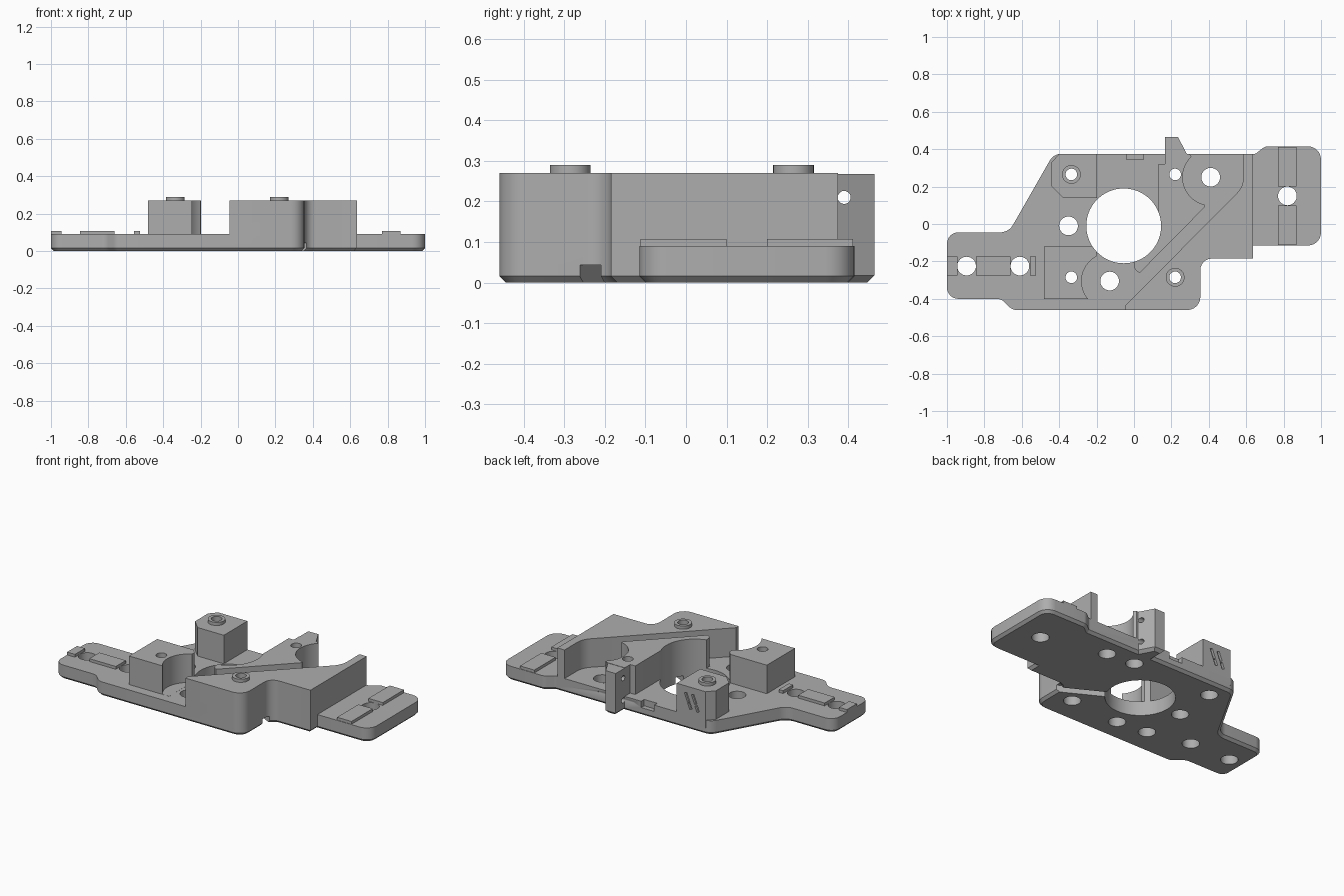
import bpy, bmesh, math
from mathutils import Vector

default = bpy.data.objects.get("Cube")
if default:
    bpy.data.objects.remove(default, do_unlink=True)

grey = bpy.data.materials.new("mid grey")
grey.use_nodes = True
colour = (0.42, 0.42, 0.42, 1)
grey.diffuse_color = colour
grey.node_tree.nodes["Principled BSDF"].inputs["Base Color"].default_value = colour


def rounded(points, steps=6):
    """Outline with each (x, y, radius) corner rounded."""
    out = []
    for i, (x, y, *r) in enumerate(points):
        p = Vector((x, y))
        if not r:
            out.append(p)
            continue
        a = (Vector(points[i - 1][:2]) - p).normalized()
        b = (Vector(points[(i + 1) % len(points)][:2]) - p).normalized()
        half = a.angle(b) / 2
        centre = p + (a + b).normalized() * r[0] / math.sin(half)
        start = p + a * r[0] / math.tan(half) - centre
        end = p + b * r[0] / math.tan(half) - centre
        turn = start.angle_signed(end)
        for k in range(steps + 1):
            t = -turn * k / steps
            c, s = math.cos(t), math.sin(t)
            out.append(centre + Vector((c * start.x - s * start.y, s * start.x + c * start.y)))
    return out


def prism(name, points, z0, z1, chamfer=0):
    bm = bmesh.new()
    face = bm.faces.new([bm.verts.new((p.x, p.y, z0)) for p in rounded(points)])
    top = bmesh.ops.extrude_face_region(bm, geom=[face])["geom"]
    for v in top:
        if isinstance(v, bmesh.types.BMVert):
            v.co.z = z1
    bmesh.ops.recalc_face_normals(bm, faces=bm.faces)
    if chamfer:
        low = [e for e in bm.edges if all(v.co.z == z0 for v in e.verts)]
        bmesh.ops.bevel(bm, geom=low, offset=chamfer, segments=1, affect='EDGES')
    mesh = bpy.data.meshes.new(name)
    bm.to_mesh(mesh)
    bm.free()
    ob = bpy.data.objects.new(name, mesh)
    bpy.context.collection.objects.link(ob)
    mesh.materials.append(grey)
    return ob


def rect(x0, x1, y0, y1):
    return [(x0, y0), (x1, y0), (x1, y1), (x0, y1)]


def disc(x, y, r, sides=40):
    turns = [math.tau * i / sides for i in range(sides)]
    return [(x + r * math.cos(t), y + r * math.sin(t)) for t in turns]


def combine(body, tool, mode):
    """Apply a boolean and drop the tool."""
    mod = body.modifiers.new(mode, 'BOOLEAN')
    mod.object, mod.operation, mod.solver = tool, mode, 'EXACT'
    graph = bpy.context.evaluated_depsgraph_get()
    body_eval = body.evaluated_get(graph)
    mesh = bpy.data.meshes.new_from_object(body_eval)
    body.modifiers.clear()
    body.data = mesh
    bpy.data.objects.remove(tool, do_unlink=True)


FLOOR, TOP = 0.09, 0.27

# Base plate with both mounting wings
base = prism("mounting_base", [
    (-1, -0.4, 0.06), (-0.71, -0.4, 0.06), (-0.65, -0.46, 0.06), (0.355, -0.46, 0.07),
    (0.355, -0.185, 0.06), (0.635, -0.185), (0.635, -0.115), (1, -0.115, 0.07),
    (1, 0.415, 0.07), (0.7, 0.415, 0.05), (0.65, 0.375, 0.02), (-0.43, 0.375, 0.07),
    (-0.67, -0.045, 0.08), (-1, -0.045, 0.06)], 0, FLOOR, 0.016)

# Raised blocks, tab, pads and bosses
parts = [
    prism("main_block", [
        (-0.045, -0.46), (0.355, -0.46, 0.07), (0.355, -0.185, 0.06), (0.635, -0.185),
        (0.635, 0.375), (0.585, 0.375), (0.585, 0.2, 0.12), (-0.045, -0.435)], 0.04, TOP),
    prism("wedge_block", [
        (0.13, 0.32), (0.13, -0.01), (0, -0.1), (0, -0.24), (0.03, -0.262), (0.378, 0.09, 0.015),
        (0.378, 0.2), (0.41, 0.25), (0.295, 0.374), (0.165, 0.374), (0.165, 0.32)], 0.04, TOP),
    prism("end_tab", [
        (0.165, 0.33), (0.285, 0.33), (0.285, 0.37), (0.235, 0.465), (0.165, 0.465)],
        0, TOP - 0.002, 0.018),
    prism("front_block", rect(-0.48, -0.2, -0.4, -0.12), 0.04, TOP),
    prism("rear_post", [
        (-0.44, 0.2), (-0.38, 0.14), (-0.197, 0.14), (-0.197, 0.375), (-0.4, 0.375),
        (-0.44, 0.33)], 0.04, TOP),
]
for x0, x1, y0, y1 in [(-1, -0.945, -0.275, -0.175), (-0.845, -0.66, -0.275, -0.175),
                       (-0.555, -0.525, -0.275, -0.175), (0.77, 0.87, 0.2, 0.412),
                       (0.77, 0.87, -0.112, 0.1)]:
    parts.append(prism("raised_pad", rect(x0, x1, y0, y1), 0.06, 0.108))
bosses = [(-0.335, 0.265), (0.22, -0.285)]
for x, y in bosses:
    parts.append(prism("boss", disc(x, y, 0.05), 0.2, 0.29))
for part in parts:
    combine(base, part, 'UNION')

# Central opening, screw holes and stepped bores
cuts = [prism("opening", disc(-0.055, -0.01, 0.2, 72), -0.1, 0.4)]
for x, y in [(-0.895, -0.225), (-0.61, -0.225), (0.82, 0.15), (0.41, 0.25),
             (-0.13, -0.305), (-0.35, -0.01)]:
    cuts.append(prism("hole", disc(x, y, 0.05), -0.1, 0.4))
for x, y in bosses + [(-0.335, -0.285), (0.22, 0.265)]:
    cuts.append(prism("bore", disc(x, y, 0.031), -0.1, 0.4))
    cuts.append(prism("counterbore", disc(x, y, 0.05), -0.1, 0.06))
# Round clearances beside two of the holes
for x, y in [(0.41, 0.25), (-0.13, -0.305)]:
    cuts.append(prism("clearance", disc(x, y, 0.15, 64), FLOOR + 0.0005, 0.4))
# Cable groove underneath and notch at the rear edge
groove = prism("groove", rect(0.1, 0.65, -0.026, 0.026), -0.1, 0.043)
groove.location = (-0.055, -0.01, 0)
groove.rotation_euler.z = math.atan2(-0.225, 0.415)
cuts += [groove, prism("notch", rect(-0.04, 0.05, 0.345, 0.5), 0.05, 0.2)]
# Cross holes through the tab
for z in (0.07, 0.21):
    hole = prism("cross_hole", disc(0, 0, 0.016, 20), 0.1, 0.35)
    hole.rotation_euler.y = math.pi / 2
    hole.location = (0, 0.39, z)
    cuts.append(hole)
# Slanted slots on the back of the post
for x, z, length in [(-0.27, 0.2, 0.03), (-0.29, 0.15, 0.02), (-0.32, 0.2, 0.03), (-0.34, 0.145, 0.02)]:
    slot = prism("slot", rect(-0.009, 0.009, 0.36, 0.4), -length, length)
    slot.rotation_euler.y = math.radians(22)
    slot.location = (x, 0, z)
    cuts.append(slot)
for cut in cuts:
    combine(base, cut, 'DIFFERENCE')

base.select_set(True)
bpy.context.view_layer.objects.active = base
bpy.ops.object.shade_smooth_by_angle(angle=math.radians(30))
